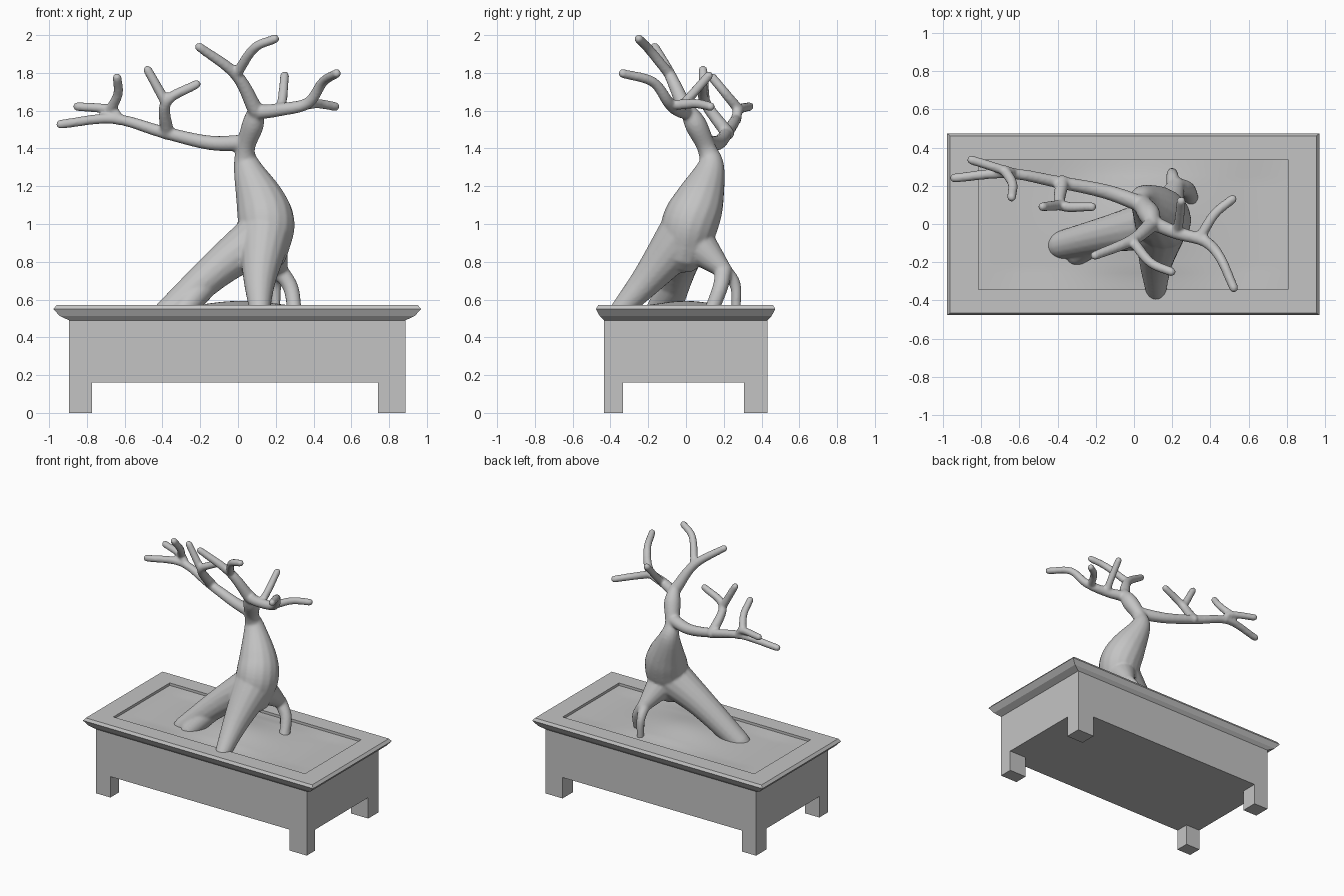
import bpy, bmesh, math
from mathutils import Vector

if "Cube" in bpy.data.objects:
    bpy.data.objects.remove(bpy.data.objects["Cube"])

mat = bpy.data.materials.new("plain grey")
mat.diffuse_color = (0.55, 0.55, 0.55, 1)
mat.use_nodes = True
mat.node_tree.nodes["Principled BSDF"].inputs["Base Color"].default_value = mat.diffuse_color


def make_object(name, bm):
    bmesh.ops.recalc_face_normals(bm, faces=bm.faces)
    mesh = bpy.data.meshes.new(name)
    bm.to_mesh(mesh)
    bm.free()
    mesh.materials.append(mat)
    ob = bpy.data.objects.new(name, mesh)
    bpy.context.collection.objects.link(ob)
    return ob


def loft(bm, rings):
    """Skin closed rings of points and cap both ends."""
    rows = [[bm.verts.new(p) for p in r] for r in rings]
    n = len(rows[0])
    for a, b in zip(rows, rows[1:]):
        for i in range(n):
            j = (i + 1) % n
            bm.faces.new((a[i], a[j], b[j], b[i]))
    bm.faces.new(rows[0][::-1])
    bm.faces.new(rows[-1])


def rect(hx, hy, z, cx=-.004, cy=-.002):
    return [(cx + sx * hx, cy + sy * hy, z) for sx, sy in ((-1, -1), (1, -1), (1, 1), (-1, 1))]


# Pot: straight body, flared rim, shallow recess for the soil
bm = bmesh.new()
loft(bm, [rect(*r) for r in (
    (.89, .433, .16), (.89, .433, .49), (.94, .455, .513), (.973, .475, .55),
    (.957, .463, .57), (.81, .34, .57), (.81, .34, .5))])
make_object("pot", bm)

# Four corner feet, set flush with the body
for side, cx, hx in (("left", -.834, .06), ("right", .814, .072)):
    for end, cy, hy in (("front", -.384, .051), ("back", .369, .062)):
        bm = bmesh.new()
        loft(bm, [rect(hx, hy, z, cx, cy) for z in (0, .165)])
        make_object(f"foot_{end}_{side}", bm)

# Soil: gently mounded sheet filling the recess
bm = bmesh.new()
bmesh.ops.create_grid(bm, x_segments=48, y_segments=24, size=1)
for v in bm.verts:
    x, y = v.co.x * .81, v.co.y * .34
    edge = min(1, 4 * (1 - abs(v.co.x))) * min(1, 3 * (1 - abs(v.co.y)))
    h = .035 * math.exp(-(x / .28) ** 2 - (y / .2) ** 2) + .008 * math.sin(5 * x + 1)
    v.co = (x - .004, y - .002, .551 + h * edge)
make_object("soil", bm).data.shade_smooth()


def tube(bm, pts, sides=16, steps=6):
    """Smooth round tube with domed ends; each point is a vector plus radius."""
    p = [pts[0] * 2 - pts[1]] + pts + [pts[-1] * 2 - pts[-2]]
    path = []
    for a, b, c, d in zip(p, p[1:], p[2:], p[3:]):
        for k in range(steps):
            t = k / steps
            path.append(.5 * (2 * b + (c - a) * t + (2 * a - 5 * b + 4 * c - d) * t * t
                              + (3 * b - a - 3 * c + d) * t ** 3))
    path.append(pts[-1])
    last = len(path) - 1
    spine = [(q.xyz, (path[min(i + 1, last)].xyz - path[max(i - 1, 0)].xyz).normalized(), q.w)
             for i, q in enumerate(path)]

    def dome(station, sign):
        c, t, r = station
        return [(c + sign * t * r * math.sin(a), t, r * math.cos(a)) for a in (.5, 1, 1.5)]

    u = spine[0][1].orthogonal()
    rings = []
    for c, t, r in dome(spine[0], -1)[::-1] + spine + dome(spine[-1], 1):
        u = (u - t * u.dot(t)).normalized()
        w = t.cross(u)
        turns = [math.tau * k / sides for k in range(sides)]
        rings.append([c + r * (u * math.cos(a) + w * math.sin(a)) for a in turns])
    loft(bm, rings)


bm = bmesh.new()


def limb(*pts, r0=.028, r1=.024):
    """Root or branch tapering from radius r0 to r1."""
    n = len(pts) - 1
    tube(bm, [Vector((*q, r1 + (r0 - r1) * (1 - i / n) ** 1.3)) for i, q in enumerate(pts)])


# Curving trunk
tube(bm, [Vector(q) for q in (
    (.14, -.01, .87, .13), (.15, .02, 1, .15), (.12, .07, 1.12, .133), (.05, .13, 1.3, .075),
    (.04, .11, 1.4, .05), (.08, .05, 1.53, .058), (.095, 0, 1.62, .034))])

# Front root
limb((.14, -.02, .93), (.115, -.2, .71), (.115, -.36, .53), r0=.14, r1=.052)
# Left root and its toe
limb((.12, 0, .93), (-.1, -.045, .77), (-.38, -.11, .52), r0=.14, r1=.075)
limb((-.16, -.06, .7), (-.3, -.16, .53), r0=.075, r1=.06)
# Back root with a thick and a thin leg
limb((.16, .05, .9), (.22, .2, .755), r0=.11, r1=.045)
limb((.22, .2, .755), (.28, .18, .66), (.3, .13, .53), r0=.045, r1=.038)
limb((.21, .19, .77), (.2, .26, .68), (.2, .265, .53), r0=.04, r1=.023)

# Long left branch with two forked twigs
limb((.05, .1, 1.43), (-.15, .17, 1.43), (-.4, .22, 1.487), (-.66, .265, 1.557),
     (-.94, .24, 1.528), r0=.045)
limb((-.63, .265, 1.55), (-.675, .28, 1.605), (-.85, .335, 1.622))
limb((-.675, .28, 1.605), (-.635, .21, 1.69), (-.64, .14, 1.775))
limb((-.375, .22, 1.48), (-.38, .1, 1.645), (-.22, .09, 1.74), r0=.036)
limb((-.38, .1, 1.64), (-.478, .09, 1.815))

# Top fork
limb((.095, 0, 1.6), (-.01, -.085, 1.79), (-.205, -.165, 1.937), r0=.042)
limb((-.01, -.085, 1.79), (.085, -.2, 1.93), (.195, -.25, 1.98))

# Right branch and its twigs
limb((.09, .01, 1.59), (.22, -.045, 1.605), (.37, -.09, 1.64), (.45, -.175, 1.752),
     (.522, -.335, 1.797), r0=.04)
limb((.22, -.04, 1.605), (.235, .01, 1.66), (.247, .12, 1.785))
limb((.34, -.08, 1.628), (.42, .05, 1.637), (.515, .13, 1.622))

# Fuse all the tubes into one smooth skin
tree = make_object("tree", bm)
fuse = tree.modifiers.new("fuse", 'REMESH')
fuse.mode = 'VOXEL'
fuse.voxel_size = .009
fuse.use_smooth_shade = True
soften = tree.modifiers.new("soften", 'SMOOTH')
soften.factor = .5
soften.iterations = 5
